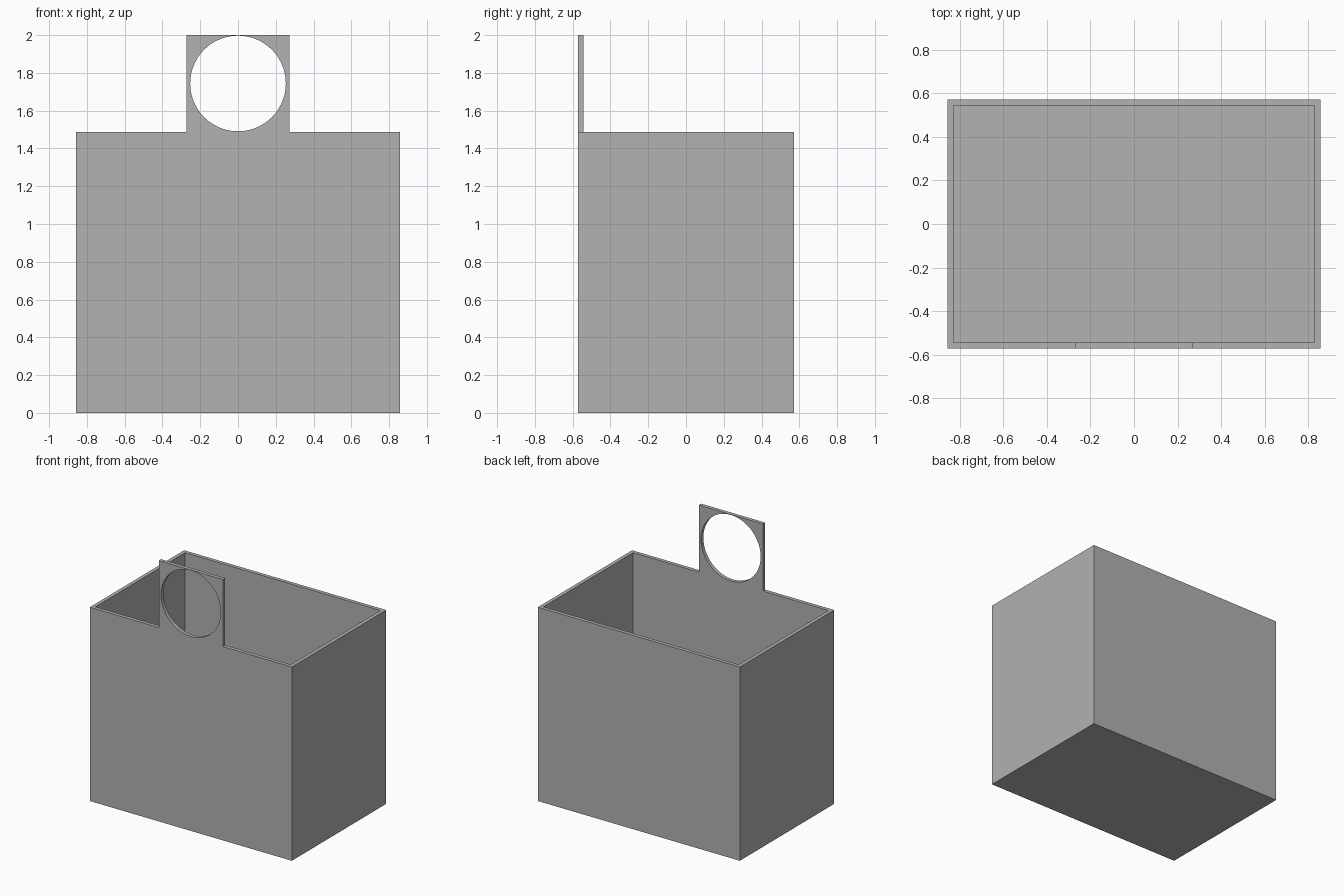
import bpy
import math

default = bpy.data.objects.get("Cube")
if default:
    bpy.data.objects.remove(default, do_unlink=True)

# Overall sizes
HALF_X, HALF_Y = 0.857, 0.5715
RIM, TOP, WALL = 1.486, 2.0, 0.0286
TAB_HALF = 0.2715
HOLE_RADIUS, HOLE_Z = 0.253, 1.744

grey = bpy.data.materials.new("plain_grey")
GREY = (0.445, 0.445, 0.445, 1)
grey.diffuse_color = GREY
grey.use_nodes = True
grey.node_tree.nodes["Principled BSDF"].inputs["Base Color"].default_value = GREY


def box(name, low, high):
    centre = [(a + b) / 2 for a, b in zip(low, high)]
    bpy.ops.mesh.primitive_cube_add(size=1, location=centre)
    obj = bpy.context.object
    obj.name = name
    obj.scale = [b - a for a, b in zip(low, high)]
    bpy.ops.object.transform_apply(location=True, rotation=True, scale=True)
    obj.data.materials.append(grey)
    return obj


def combine(target, tool, operation):
    mod = target.modifiers.new(tool.name, "BOOLEAN")
    mod.operation, mod.solver, mod.object = operation, "EXACT", tool
    bpy.context.view_layer.objects.active = target
    bpy.ops.object.modifier_apply(modifier=mod.name)
    bpy.data.objects.remove(tool, do_unlink=True)


# Solid bin with the raised front tab
bin_body = box("open_bin", (-HALF_X, -HALF_Y, 0), (HALF_X, HALF_Y, RIM))
tab = box("hanging_tab", (-TAB_HALF, -HALF_Y, RIM - 0.3),
          (TAB_HALF, -HALF_Y + 2 * WALL, TOP))
combine(bin_body, tab, "UNION")

# Cavity, which also trims the tab to the wall thickness
cavity = box("cavity", (WALL - HALF_X, WALL - HALF_Y, WALL),
             (HALF_X - WALL, HALF_Y - WALL, TOP + 0.2))
combine(bin_body, cavity, "DIFFERENCE")

# Round hanging hole
bpy.ops.mesh.primitive_cylinder_add(vertices=96, radius=HOLE_RADIUS, depth=0.2,
                                    location=(0, -HALF_Y, HOLE_Z),
                                    rotation=(math.pi / 2, 0, 0))
hole = bpy.context.object
hole.name = "hole_cutter"
hole.data.materials.append(grey)
combine(bin_body, hole, "DIFFERENCE")

bpy.ops.object.select_all(action="DESELECT")
bin_body.select_set(True)
bpy.context.view_layer.objects.active = bin_body
bpy.ops.object.shade_smooth_by_angle(angle=math.radians(30))
